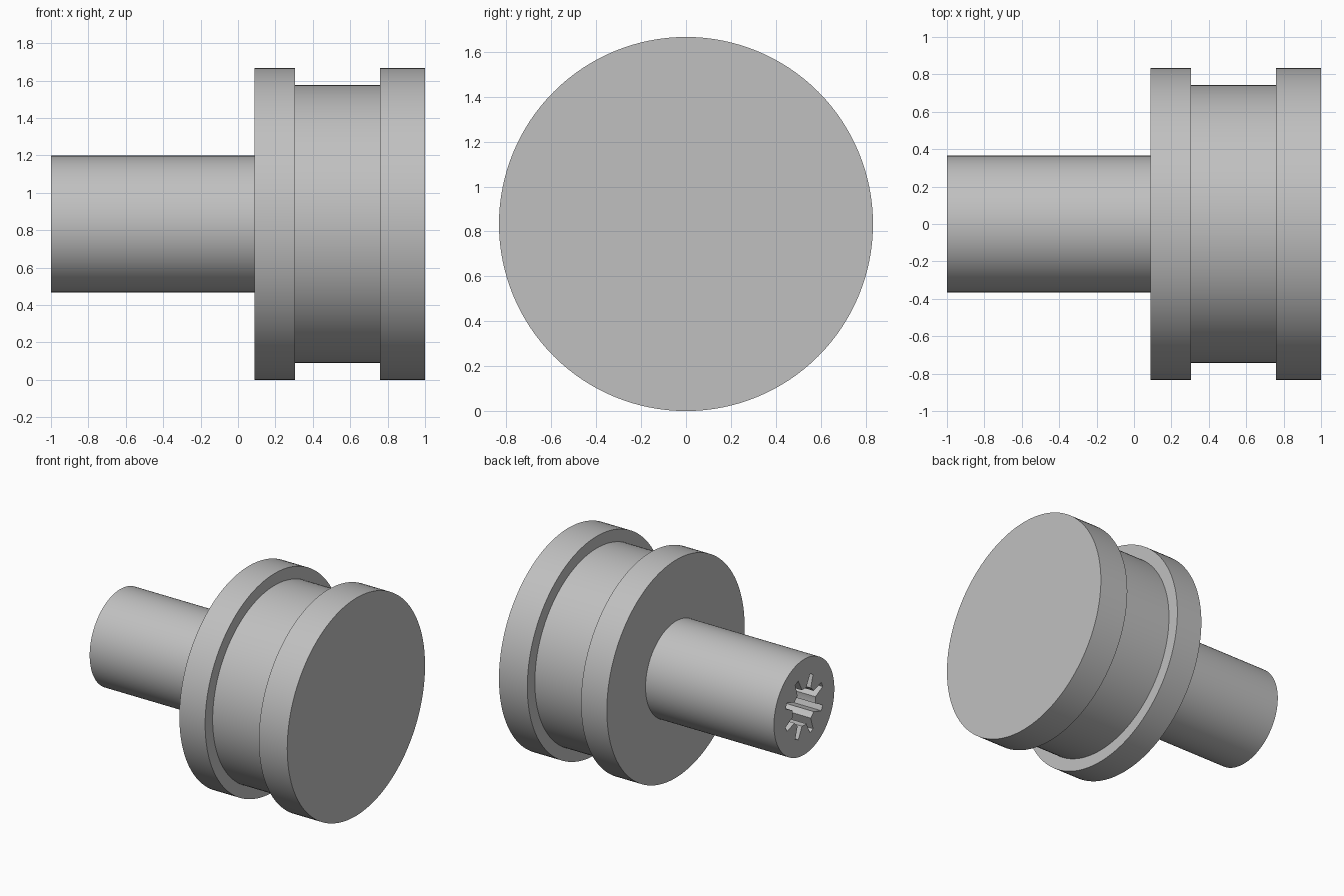
import bpy
import bmesh
from math import cos, sin, pi, radians
from mathutils import Matrix, Vector

default = bpy.data.objects.get("Cube")
if default:
    bpy.data.objects.remove(default, do_unlink=True)

AXIS_Z = 0.833
SEGMENTS = 128

grey = bpy.data.materials.new("light_grey")
grey.use_nodes = True
colour = (0.53, 0.53, 0.53, 1)
grey.diffuse_color = colour
grey.node_tree.nodes["Principled BSDF"].inputs["Base Color"].default_value = colour


def make_object(name, bm):
    bmesh.ops.recalc_face_normals(bm, faces=bm.faces)
    mesh = bpy.data.meshes.new(name)
    bm.to_mesh(mesh)
    bm.free()
    mesh.materials.append(grey)
    obj = bpy.data.objects.new(name, mesh)
    obj.location.z = AXIS_Z
    bpy.context.collection.objects.link(obj)
    return obj


def lathe(name, profile):
    """Revolve (x, radius) points about the x axis and cap both ends."""
    bm = bmesh.new()
    rings = []
    for x, r in profile:
        angles = [2 * pi * i / SEGMENTS for i in range(SEGMENTS)]
        rings.append([bm.verts.new((x, r * cos(a), r * sin(a))) for a in angles])
    for a, b in zip(rings, rings[1:]):
        for i in range(SEGMENTS):
            j = (i + 1) % SEGMENTS
            bm.faces.new((a[i], a[j], b[j], b[i]))
    bm.faces.new(rings[0])
    bm.faces.new(rings[-1])
    return make_object(name, bm)


def splined_prism(name, x0, x1, inner, outer, slots):
    """Extrude a round bore outline with tapered slots along x."""
    bm = bmesh.new()
    outline = []
    for k in range(slots):
        middle = 2 * pi * (k + 0.5) / slots
        for r, offset in ((inner, -12), (outer, -5), (outer, 5), (inner, 12), (inner, 22.5)):
            a = middle + radians(offset)
            outline.append(bm.verts.new((x0, r * cos(a), r * sin(a))))
    face = bm.faces.new(outline)
    result = bmesh.ops.extrude_face_region(bm, geom=[face])
    moved = [v for v in result["geom"] if isinstance(v, bmesh.types.BMVert)]
    bmesh.ops.translate(bm, verts=moved, vec=(x1 - x0, 0, 0))
    return make_object(name, bm)


# Shaft, inner flange, grooved drum and solid outer flange in one turned body
knob = lathe("knob_body", [
    (-1, 0.365), (0.087, 0.365),
    (0.087, 0.833), (0.305, 0.833),
    (0.305, 0.742), (0.76, 0.742),
    (0.76, 0.833), (1, 0.833),
])

# Splined socket in the end of the shaft
cutter = splined_prism("socket_cutter", -1.1, -0.4, 0.14, 0.235, 8)
cutter.hide_render = True
cut = knob.modifiers.new("socket", "BOOLEAN")
cut.operation = "DIFFERENCE"
cut.solver = "EXACT"
cut.object = cutter

bpy.ops.object.select_all(action="DESELECT")
knob.select_set(True)
bpy.context.view_layer.objects.active = knob
bpy.ops.object.modifier_apply(modifier=cut.name)
bpy.data.objects.remove(cutter, do_unlink=True)
bpy.ops.object.shade_smooth_by_angle(angle=radians(30))
